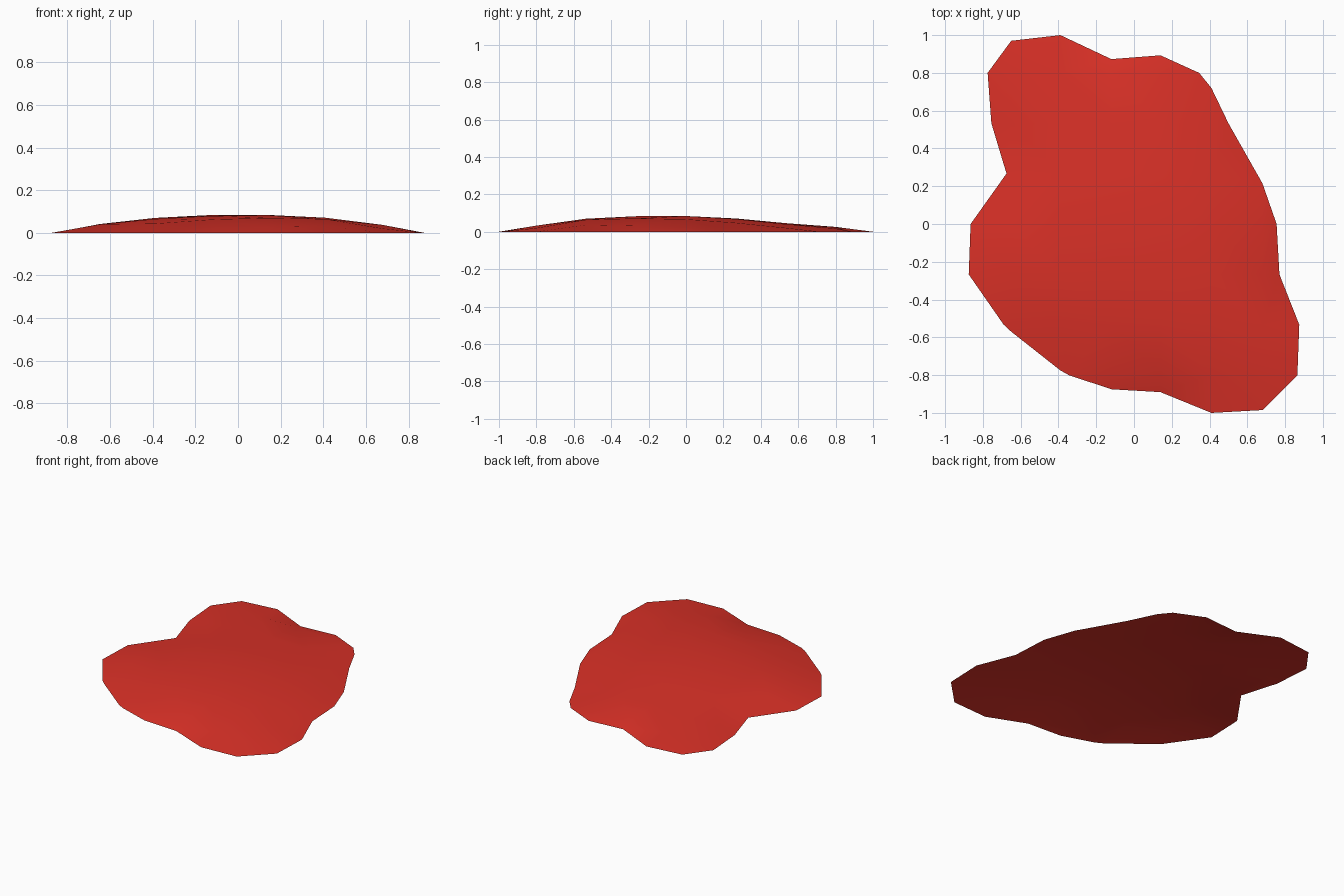
import bpy
from mathutils import Vector, geometry

if "Cube" in bpy.data.objects:
    bpy.data.objects.remove(bpy.data.objects["Cube"])

# Rim outline, lying on the ground
rim = [(-0.39, 1.0), (-0.65, 0.97), (-0.775, 0.8), (-0.755, 0.533), (-0.675, 0.267),
       (-0.865, 0.0), (-0.875, -0.267), (-0.69, -0.533), (-0.65, -0.57), (-0.39, -0.775),
       (-0.345, -0.8), (-0.12, -0.875), (0.14, -0.89), (0.41, -1.0), (0.68, -0.985),
       (0.865, -0.8), (0.875, -0.533), (0.77, -0.267), (0.755, 0.0), (0.68, 0.215),
       (0.5, 0.533), (0.41, 0.72), (0.345, 0.8), (0.14, 0.893), (-0.12, 0.873)]
# Crest height of every grid row and column
rows = {-0.8: .033, -0.533: .07, -0.267: .083, 0.0: .084, 0.267: .071, 0.533: .046, 0.8: .026}
cols = {-0.65: .041, -0.39: .07, -0.12: .084, 0.14: .084, 0.41: .071, 0.68: .037}
n = len(rim)
R = [Vector(p) for p in rim]


def inside(p):
    hit = False
    for i in range(n):
        a, b = R[i], R[(i + 1) % n]
        if (a.y > p.y) != (b.y > p.y) and p.x < a.x + (p.y - a.y) * (b.x - a.x) / (b.y - a.y):
            hit = not hit
    return hit


def edge_distance(p):
    best = 9.0
    for i in range(n):
        a, b = R[i], R[(i + 1) % n]
        t = max(0, min(1, geometry.intersect_point_line(p, a, b)[1]))
        best = min(best, (p - a.lerp(b, t)).length)
    return best


# Interior grid points, triangulated together with the rim
inner = [(x, y) for y in rows for x in cols
         if inside(Vector((x, y))) and edge_distance(Vector((x, y))) > 0.04]
pts = R + [Vector(p) for p in inner]
verts, _, faces, *_ = geometry.delaunay_2d_cdt(
    pts, [(i, (i + 1) % n) for i in range(n)], [], 1, 1e-5)

# Inflate like a membrane: solve on a fine lattice, then sample
h = 0.0667
lat = {(i, j): 0.0 for i in range(-14, 15) for j in range(-15, 16)
       if inside(Vector((i * h, j * h)))}
for _ in range(400):
    for i, j in lat:
        lat[i, j] = 0.25 * (sum(lat.get((i + a, j + b), 0.0)
                                for a, b in ((1, 0), (-1, 0), (0, 1), (0, -1))) + h * h)
height = {}
for p in inner:
    height[p] = max(lat.get((round(p[0] / h), round(p[1] / h)), 0), 0.01)

# Fit the crest heights along rows and columns
for _ in range(6):
    for axis, table in ((0, cols), (1, rows)):
        for c, top in table.items():
            line = [p for p in inner if p[axis] == c]
            if line:
                s = top / max(height[p] for p in line)
                for p in line:
                    height[p] *= s
for p in inner:
    height[p] = min(height[p], cols[p[0]], rows[p[1]])


def z_of(v):
    p = min(pts, key=lambda q: (q - v).length)
    k = pts.index(p)
    return 0.0 if k < n else height[inner[k - n]]


mesh = bpy.data.meshes.new("puddle")
mesh.from_pydata([(v.x, v.y, z_of(v)) for v in verts], [], [list(f) for f in faces])
mesh.update()
ob = bpy.data.objects.new("puddle", mesh)
bpy.context.collection.objects.link(ob)
mesh.polygons.foreach_set("use_smooth", [True] * len(mesh.polygons))

# Red colour
mat = bpy.data.materials.new("red")
mat.diffuse_color = (0.7, 0.03, 0.02, 1)
mat.use_nodes = True
mat.node_tree.nodes["Principled BSDF"].inputs["Base Color"].default_value = mat.diffuse_color
mesh.materials.append(mat)
